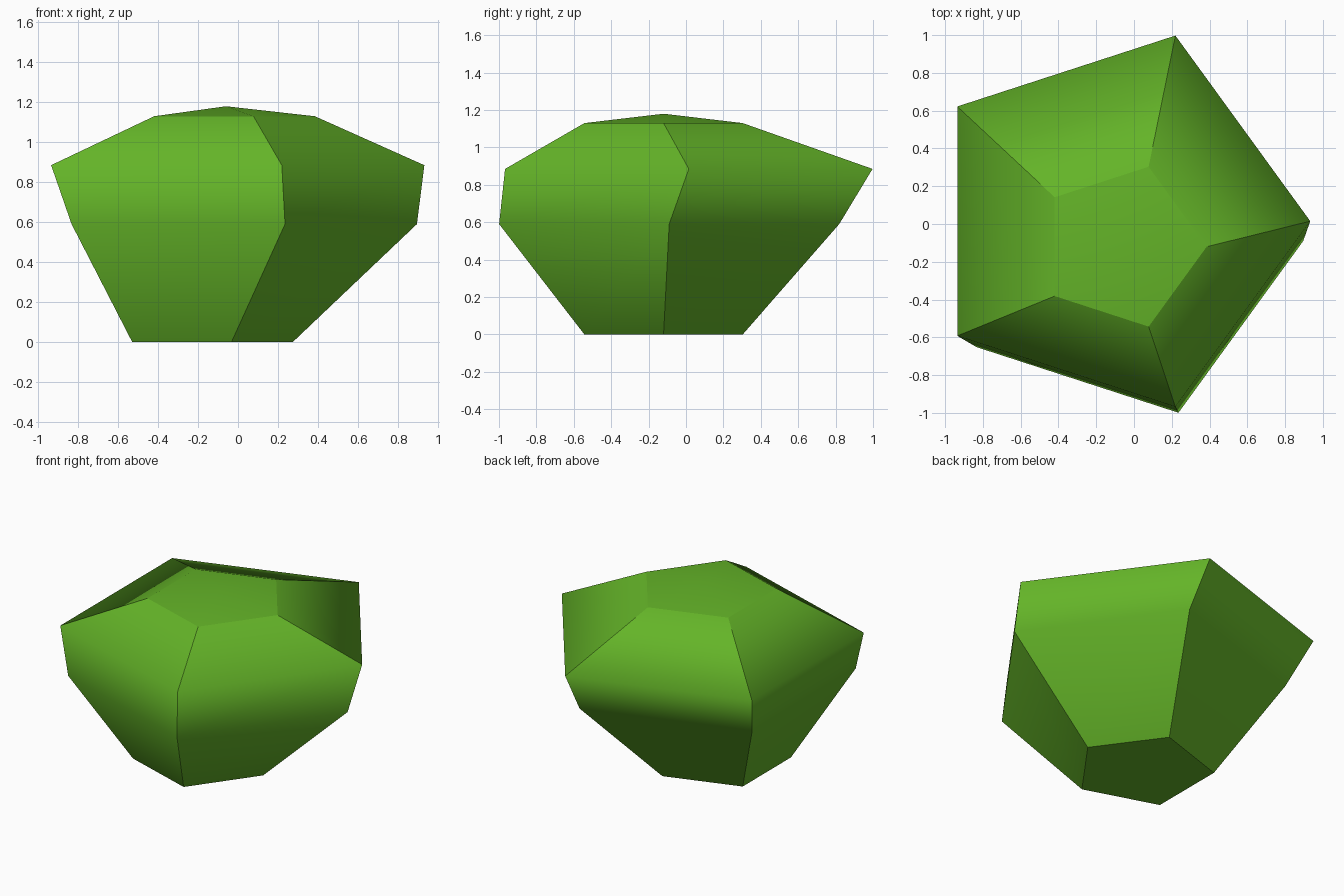
import bpy, bmesh, math

if "Cube" in bpy.data.objects:
    bpy.data.objects.remove(bpy.data.objects["Cube"])

# One green material
green = bpy.data.materials.new("leaf green")
green.diffuse_color = (0.127, 0.456, 0.021, 1)
green.use_nodes = True
green.node_tree.nodes["Principled BSDF"].inputs["Base Color"].default_value = green.diffuse_color

# Five-sided rings from bottom to top: centre x, centre y, height, radius
SIDES = 5
RINGS = [(-0.17, -0.12, 0.0, 0.445),
         (-0.06, -0.09, 0.59, 0.956),
         (-0.10, 0.015, 0.885, 1.033),
         (-0.06, -0.12, 1.13, 0.445)]

bm = bmesh.new()
loops = []
for cx, cy, z, r in RINGS:
    loops.append([bm.verts.new((cx + r * math.cos(math.tau * i / SIDES),
                                cy + r * math.sin(math.tau * i / SIDES), z))
                  for i in range(SIDES)])

# Flat underside
bm.faces.new(loops[0][::-1])

# Side bands
for low, high in zip(loops, loops[1:]):
    for i in range(SIDES):
        j = (i + 1) % SIDES
        bm.faces.new((low[i], low[j], high[j], high[i]))

# Shallow pointed cap
apex = bm.verts.new((-0.06, -0.12, 1.18))
for i in range(SIDES):
    bm.faces.new((loops[-1][i], loops[-1][(i + 1) % SIDES], apex))

# Smooth within each side column and the cap; crisp corners, base and cap rim
bm.normal_update()
for f in bm.faces:
    f.smooth = True
rims = set(loops[0]), set(loops[-1])
for e in bm.edges:
    a, b = e.verts
    corner = abs(a.co.z - b.co.z) > 0.1
    rim = any(a in s and b in s for s in rims)
    e.smooth = not (corner or rim)

mesh = bpy.data.meshes.new("faceted_bush")
bm.to_mesh(mesh)
bm.free()
mesh.materials.append(green)
bush = bpy.data.objects.new("faceted_bush", mesh)
bpy.context.collection.objects.link(bush)
